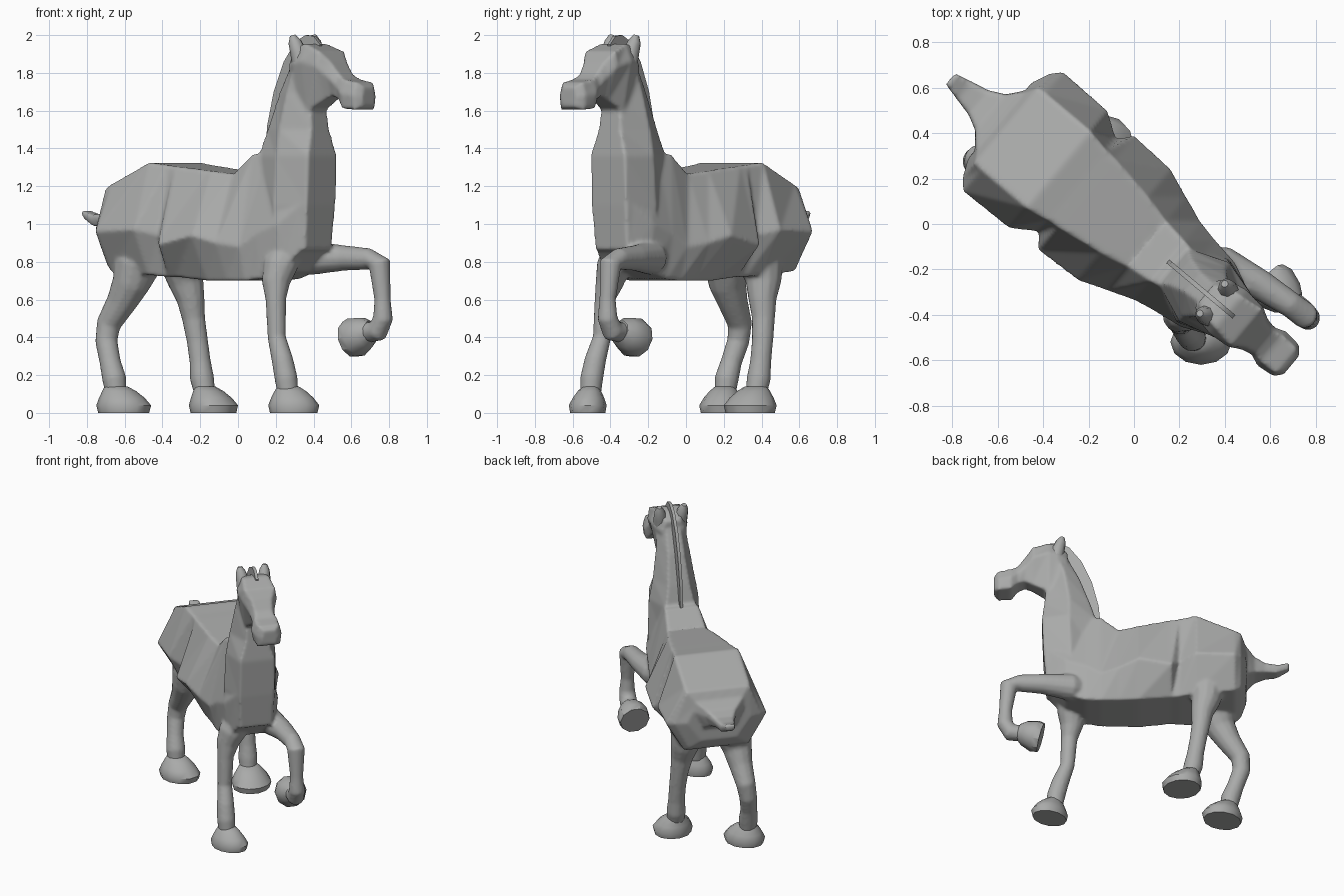
import bpy, bmesh, math
from mathutils import Vector

# The horse faces along FWD; LAT points to its left; its centre plane is shifted a little.
ANG = math.radians(-40)
FWD = Vector((math.cos(ANG), math.sin(ANG), 0))
LAT = Vector((-math.sin(ANG), math.cos(ANG), 0))
MID = -0.03

grey = bpy.data.materials.new("stone_grey")
grey.diffuse_color = (0.4, 0.405, 0.4, 1)


def P(s, t, z):
    """Horse coordinates (forward, left, up) to world."""
    return FWD * s + LAT * (t + MID) + Vector((0, 0, z))


def select(obs):
    bpy.ops.object.select_all(action='DESELECT')
    for o in obs:
        o.select_set(True)
    bpy.context.view_layer.objects.active = obs[0]


def loft(name, rings, angle=40):
    """Skin a list of equal-length point rings and cap both ends."""
    bm = bmesh.new()
    vs = [[bm.verts.new(p) for p in r] for r in rings]
    n = len(vs[0])
    for a, b in zip(vs, vs[1:]):
        for i in range(n):
            j = (i + 1) % n
            bm.faces.new((a[i], a[j], b[j], b[i]))
    bm.faces.new(vs[0][::-1])
    bm.faces.new(vs[-1])
    bmesh.ops.recalc_face_normals(bm, faces=bm.faces)
    me = bpy.data.meshes.new(name)
    bm.to_mesh(me)
    bm.free()
    ob = bpy.data.objects.new(name, me)
    bpy.context.collection.objects.link(ob)
    me.materials.append(grey)
    select([ob])
    bpy.ops.object.shade_smooth_by_angle(angle=math.radians(angle))
    return ob


def ring_s(s, zt, wt, zm, wm, zb, wb):
    """Six-sided section across the body."""
    return [P(s, wt, zt), P(s, wm, zm), P(s, wb, zb),
            P(s, -wb, zb), P(s, -wm, zm), P(s, -wt, zt)]


def ring_z(z, sb, wb, sm, wm, sf, wf):
    """Six-sided level section of the neck."""
    return [P(sb, wb, z), P(sm, wm, z), P(sf, wf, z),
            P(sf, -wf, z), P(sm, -wm, z), P(sb, -wb, z)]


def tube(name, pts, sides=12, angle=50):
    """Round limb through (x, y, z, radius) points."""
    c = [Vector(p[:3]) for p in pts]
    rings = []
    for i, p in enumerate(pts):
        t = (c[min(i + 1, len(c) - 1)] - c[max(i - 1, 0)]).normalized()
        u = (LAT - t * LAT.dot(t)).normalized()
        v = t.cross(u)
        rings.append([c[i] + p[3] * (u * math.cos(k * math.tau / sides) + v * math.sin(k * math.tau / sides))
                      for k in range(sides)])
    return loft(name, rings, angle)


def hoof(name, x, y, a, b, tx, ty):
    """Standing hoof: oval sole, tapering to the ankle at (tx, ty)."""
    rings = []
    for z, k, f in ((0.0, 0.93, 0), (0.04, 1.0, 0), (0.08, 0.83, 0.25), (0.115, 0.62, 0.6), (0.14, 0.42, 1)):
        cx, cy = x + (tx - x) * f, y + (ty - y) * f
        rings.append([(cx + a * k * math.cos(i * math.tau / 12), cy + b * k * math.sin(i * math.tau / 12), z)
                      for i in range(12)])
    return loft(name, rings, 45)


body = []

# Torso, from rump to chest
body.append(loft("torso", [ring_s(*r) for r in (
    (-.745, 1.12, .15, .98, .22, .84, .12),
    (-.71, 1.19, .215, .97, .30, .78, .20),
    (-.67, 1.21, .22, .96, .345, .75, .22),
    (-.41, 1.325, .22, .97, .338, .73, .22),
    (-.30, 1.31, .20, .94, .265, .72, .19),
    (-.25, 1.305, .195, .89, .33, .72, .18),
    (-.03, 1.28, .16, .94, .32, .70, .19),
    (.10, 1.265, .13, .90, .27, .70, .18),
    (.22, 1.37, .115, .88, .225, .70, .18),
    (.32, 1.37, .10, .95, .205, .71, .17),
    (.45, 1.36, .10, 1.0, .185, .75, .16),
    (.56, 1.30, .08, 1.1, .135, .86, .12))]))

# Neck and breast
body.append(loft("neck", [ring_z(*r) for r in (
    (.86, .30, .10, .42, .17, .58, .11),
    (1.10, .26, .10, .42, .18, .60, .12),
    (1.36, .25, .10, .43, .17, .61, .12),
    (1.50, .29, .075, .43, .145, .595, .075),
    (1.70, .36, .055, .46, .115, .575, .055),
    (1.84, .43, .05, .50, .10, .58, .05),
    (1.92, .48, .04, .53, .08, .58, .04))]))

# Head and muzzle
body.append(loft("head", [ring_s(*r) for r in (
    (.44, 1.90, .05, 1.83, .08, 1.73, .06),
    (.50, 1.945, .08, 1.85, .115, 1.635, .08),
    (.565, 1.955, .09, 1.86, .128, 1.595, .075),
    (.67, 1.915, .105, 1.83, .118, 1.655, .055),
    (.72, 1.86, .07, 1.78, .09, 1.68, .055),
    (.77, 1.795, .06, 1.73, .08, 1.66, .065),
    (.815, 1.765, .075, 1.69, .10, 1.61, .085),
    (.90, 1.75, .07, 1.68, .09, 1.605, .08),
    (.93, 1.725, .04, 1.67, .055, 1.62, .045))]))

# Tail, flaring into the top of the rump
body.append(loft("tail", [ring_s(*r) for r in (
    (-.70, 1.19, .21, 1.07, .25, .90, .20),
    (-.74, 1.13, .165, 1.06, .18, .93, .12),
    (-.80, 1.08, .10, 1.04, .105, .97, .08),
    (-.87, 1.055, .065, 1.025, .07, .985, .055),
    (-.95, 1.05, .047, 1.02, .052, .99, .042),
    (-1.03, 1.075, .03, 1.055, .033, 1.03, .022))]))

# Legs, their tops sunk into the body
body.append(tube("right_hind_leg", [
    (-.49, .25, .92, .12), (-.54, .215, .77, .125), (-.57, .22, .68, .10), (-.62, .25, .58, .08),
    (-.685, .285, .47, .066), (-.697, .277, .38, .06), (-.677, .24, .27, .057), (-.655, .215, .18, .065),
    (-.645, .207, .10, .056)]))
body.append(tube("left_hind_leg", [
    (-.33, .36, .92, .12), (-.29, .405, .77, .115), (-.275, .41, .69, .095), (-.25, .405, .60, .075),
    (-.235, .41, .50, .062), (-.215, .405, .38, .057), (-.20, .395, .27, .057), (-.19, .385, .18, .065),
    (-.175, .37, .10, .056)]))
body.append(tube("right_front_leg", [
    (.28, -.33, .90, .09), (.22, -.385, .77, .092), (.20, -.405, .69, .076), (.20, -.43, .60, .055),
    (.205, -.445, .40, .049), (.235, -.48, .28, .058), (.255, -.50, .18, .062), (.265, -.505, .10, .056)]))
body.append(tube("raised_front_leg", [
    (.25, -.19, .84, .10), (.40, -.19, .82, .09), (.56, -.27, .82, .068), (.69, -.355, .815, .058),
    (.75, -.40, .79, .06), (.765, -.415, .60, .044), (.768, -.415, .50, .054), (.74, -.39, .435, .06),
    (.68, -.335, .425, .055)]))

# Weld trunk and limbs into one softly blended skin
select(body)
bpy.ops.object.join()
skin = bpy.context.object
skin.name = "horse_body"
weld = skin.modifiers.new("weld", 'REMESH')
weld.mode = 'VOXEL'
weld.voxel_size = 0.011
weld.use_smooth_shade = True
soft = skin.modifiers.new("soften", 'SMOOTH')
soft.factor = 0.5
soft.iterations = 5

# Ears
for side, nm in ((1, "left_ear"), (-1, "right_ear")):
    tube(nm, [(*P(s, side * t, z), r) for s, t, z, r in (
        (.52, .065, 1.84, .05), (.505, .073, 1.91, .045), (.485, .082, 1.965, .034), (.475, .085, 1.998, .016))], 8)

# Mane: thin arched plate along the neck
mane = ((.22, 1.36), (.235, 1.52), (.28, 1.70), (.35, 1.86), (.43, 1.965), (.50, 2.0), (.555, 1.995),
        (.60, 1.95), (.58, 1.90), (.47, 1.80), (.38, 1.60), (.31, 1.36))
loft("mane", [[P(s, t, z) for s, z in mane] for t in (-.010, .010)])

# Hooves
hoof("right_hind_hoof", -.605, .19, .145, .12, -.645, .205)
hoof("left_hind_hoof", -.13, .34, .13, .14, -.175, .37)
hoof("right_front_hoof", .295, -.52, .135, .10, .265, -.505)
tube("raised_hoof", [(.705, -.35, .435, .055), (.675, -.325, .425, .085), (.625, -.282, .402, .108),
                     (.592, -.255, .39, .10)], 10, 35)
